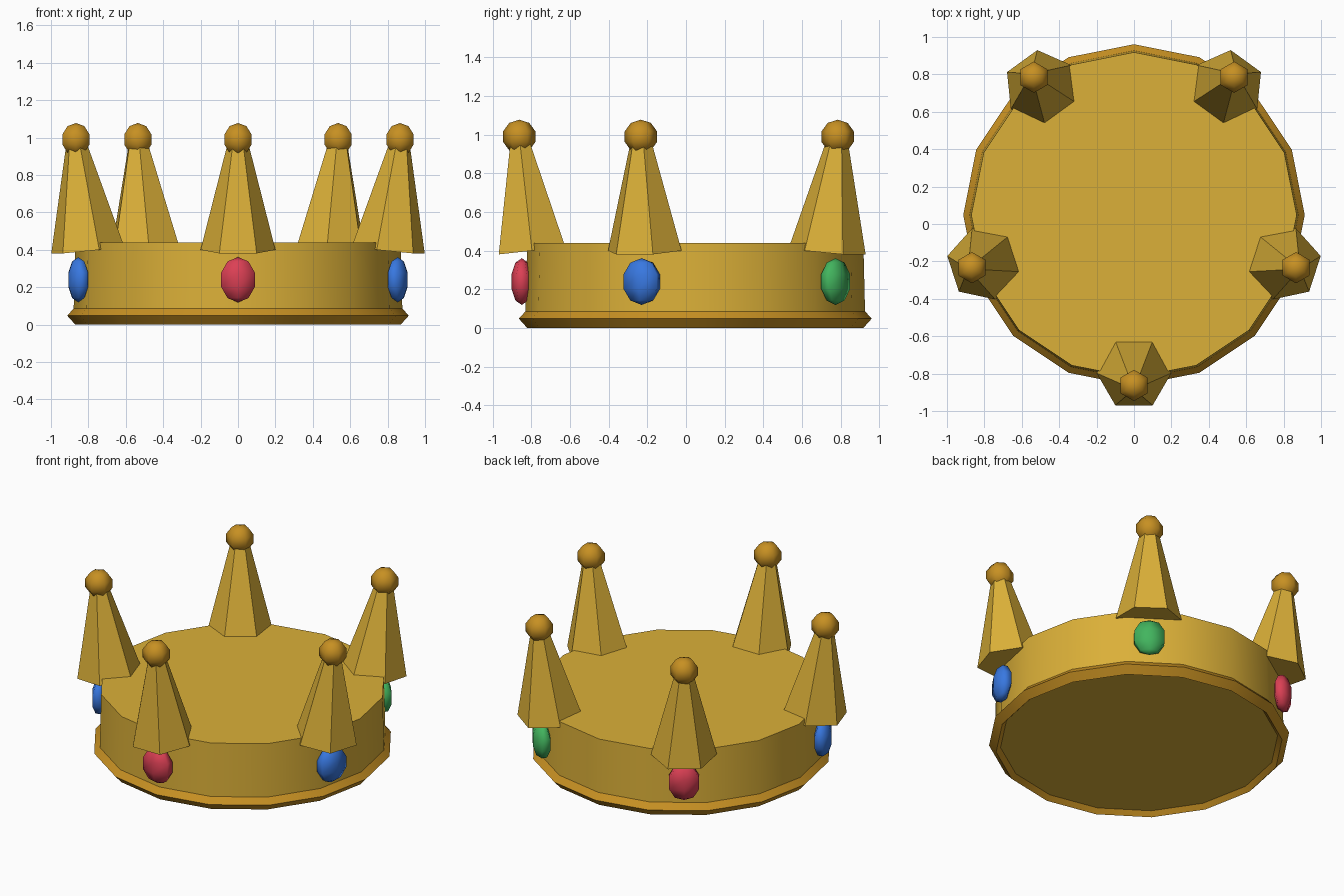
import bpy, bmesh, math
from mathutils import Matrix, Vector

if "Cube" in bpy.data.objects:
    bpy.data.objects.remove(bpy.data.objects["Cube"])

CY = 0.048                      # crown centre along y


def material(name, srgb):
    m = bpy.data.materials.new(name)
    m.diffuse_color = [((c + 0.055) / 1.055) ** 2.4 for c in srgb] + [1.0]
    m.use_nodes = True
    m.node_tree.nodes["Principled BSDF"].inputs["Base Color"].default_value = m.diffuse_color
    return m


GOLD = material("light gold", (0.86, 0.69, 0.22))
DEEP = material("deep gold", (0.78, 0.565, 0.135))
RED = material("red gem", (0.86, 0.25, 0.33))
BLUE = material("blue gem", (0.22, 0.47, 0.88))
GREEN = material("green gem", (0.26, 0.71, 0.37))


def lathe(name, profile, sides, mat, matrix, start=0.0, closed=False, smooth=None):
    """Spin (radius, z) points round z; ends are capped unless the profile is closed."""
    bm = bmesh.new()
    rings = []
    for r, z in profile:
        if r == 0:
            rings.append([bm.verts.new((0, 0, z))] * sides)
            continue
        rings.append([bm.verts.new((r * math.cos(a), r * math.sin(a), z))
                      for a in (start + 2 * math.pi * i / sides for i in range(sides))])
    pairs = list(zip(rings, rings[1:]))
    if closed:
        pairs.append((rings[-1], rings[0]))
    else:
        for end in (rings[0], rings[-1]):
            if end[0] != end[1]:
                bm.faces.new(end)
    for lo, hi in pairs:
        for i in range(sides):
            j = (i + 1) % sides
            corners = list(dict.fromkeys((lo[i], lo[j], hi[j], hi[i])))
            bm.faces.new(corners)
    bm.transform(matrix)
    bmesh.ops.recalc_face_normals(bm, faces=bm.faces)
    mesh = bpy.data.meshes.new(name)
    bm.to_mesh(mesh)
    bm.free()
    mesh.materials.append(mat)
    obj = bpy.data.objects.new(name, mesh)
    bpy.context.collection.objects.link(obj)
    if smooth:
        bpy.ops.object.select_all(action='DESELECT')
        obj.select_set(True)
        bpy.context.view_layer.objects.active = obj
        bpy.ops.object.shade_smooth_by_angle(angle=math.radians(smooth))
    return obj


# Unit ball profile with five bands
BALL = [(0, -1)] + [(math.cos(math.radians(t)), math.sin(math.radians(t)))
                    for t in (-54, -18, 18, 54)] + [(0, 1)]
centre = Matrix.Translation((0, CY, 0))

# Band and the diamond-section ring round its foot
lathe("band", [(0.88, 0.03), (0.87, 0.44)], 16, GOLD, centre, smooth=30)
lathe("base_ring", [(0.87, 0), (0.913, 0.048), (0.87, 0.096), (0.827, 0.048)],
      16, DEEP, centre, closed=True, smooth=30)

# Five spikes leaning outward, each with a ball on top and a gem below
for n, gem in enumerate((RED, BLUE, GREEN, RED, BLUE)):
    turn = math.radians(-90 + 72 * n)
    spot = centre @ Matrix.Rotation(turn, 4, 'Z')       # local x points outward
    base, tip = Vector((0.845, 0, 0.40)), Vector((0.911, 0, 0.99))
    lean = Matrix.Rotation(math.atan2(tip.x - base.x, tip.z - base.z), 4, 'Y')
    lathe(f"spike_{n + 1}", [(0.2, 0), (0.05, (tip - base).length)], 6, GOLD,
          spot @ Matrix.Translation(base) @ lean, start=math.pi / 6)
    lathe(f"spike_ball_{n + 1}", BALL, 6, DEEP,
          Matrix.Translation(spot @ tip) @ Matrix.Scale(0.088, 4),
          start=math.pi / 2, smooth=180)
    lathe(f"gem_{n + 1}", BALL, 6, gem,
          spot @ Matrix.Translation((0.898, 0, 0.24)) @ Matrix.Diagonal((0.056, 0.11, 0.121, 1)),
          smooth=180)
